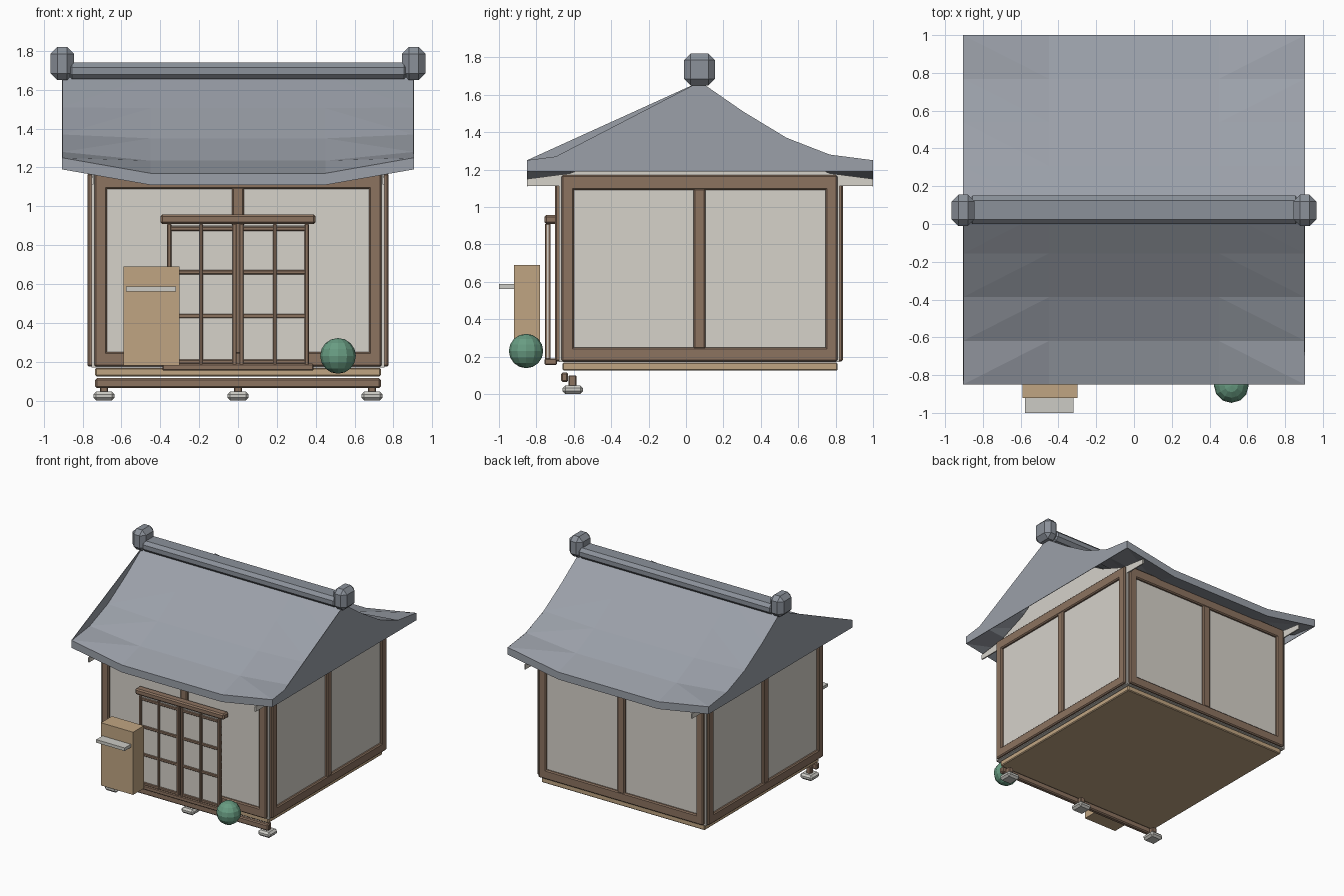
import bpy, bmesh
from mathutils import Matrix

if "Cube" in bpy.data.objects:
    bpy.data.objects.remove(bpy.data.objects["Cube"])


def material(name, *rgb):
    """Flat material from 0-255 display values, stored as linear."""
    col = [((c / 255 + 0.055) / 1.055) ** 2.4 for c in rgb] + [1]
    m = bpy.data.materials.new(name)
    m.use_nodes = True
    m.diffuse_color = col
    m.node_tree.nodes["Principled BSDF"].inputs["Base Color"].default_value = col
    return m


SLATE = material("slate_roof", 155, 160, 169)
RIDGE = material("ridge_tile", 139, 145, 154)
WOOD = material("dark_timber", 140, 115, 96)
TAN = material("light_timber", 192, 165, 130)
PLASTER = material("cream_plaster", 214, 210, 202)
STONE = material("pale_stone", 204, 203, 197)
LEAF = material("bush_green", 104, 156, 130)


def add(name, bm, mat):
    me = bpy.data.meshes.new(name)
    bm.to_mesh(me)
    bm.free()
    me.materials.append(mat)
    ob = bpy.data.objects.new(name, me)
    bpy.context.collection.objects.link(ob)
    return ob


def box(name, x, y, z, mat, bevel=0.0):
    """Box from (min, max) ranges, with optional chamfered edges."""
    bm = bmesh.new()
    bmesh.ops.create_cube(bm, size=1)
    for v in bm.verts:
        v.co = [r[0] if c < 0 else r[1] for c, r in zip(v.co, (x, y, z))]
    ob = add(name, bm, mat)
    if bevel:
        mod = ob.modifiers.new("chamfer", "BEVEL")
        mod.width = bevel
        mod.segments = 1
    return ob


def around(c, half):
    return (c - half, c + half)


# Plaster body and floor slab
box("plaster_walls", (-0.755, 0.755), (-0.68, 0.82), (0.17, 1.16), PLASTER)
box("floor_slab", (-0.735, 0.735), (-0.66, 0.81), (0.125, 0.168), TAN, 0.006)


# Timber frames: two posts, a middle post and two rails on each wall
def wall_frame(name, span, depth, along_x):
    lo, hi = span
    mid = (lo + hi) / 2
    parts = [("post_a", (lo, lo + 0.065), (0.175, 1.17)),
             ("post_b", (hi - 0.065, hi), (0.175, 1.17)),
             ("post_mid", around(mid, 0.032), (0.24, 1.1)),
             ("rail_low", (lo + 0.005, hi - 0.005), (0.175, 0.25)),
             ("rail_top", (lo + 0.005, hi - 0.005), (1.09, 1.17))]
    for part, s, z in parts:
        x, y = (s, depth) if along_x else (depth, s)
        box(f"{name}_{part}", x, y, z, WOOD, 0.008)


wall_frame("front_frame", (-0.74, 0.74), (-0.70, -0.66), True)
wall_frame("back_frame", (-0.74, 0.74), (0.80, 0.84), True)
wall_frame("left_frame", (-0.665, 0.81), (0.735, 0.775), False)
wall_frame("right_frame", (-0.665, 0.81), (-0.775, -0.735), False)

# Front step beam on short posts and stones
box("step_beam", (-0.735, 0.735), (-0.668, -0.63), (0.065, 0.115), WOOD, 0.008)
for label, x in (("right", -0.69), ("middle", 0), ("left", 0.69)):
    box(f"step_post_{label}", around(x, 0.02), (-0.627, -0.585), (0.04, 0.1), WOOD, 0.005)
    box(f"foot_stone_{label}", around(x, 0.055), around(-0.605, 0.055), (0, 0.046), STONE, 0.015)

# Sliding doors: lattice over a pale panel
box("door_lintel", (-0.40, 0.40), (-0.757, -0.69), (0.91, 0.957), WOOD, 0.01)
box("door_sill", (-0.39, 0.39), (-0.757, -0.69), (0.155, 0.19), WOOD, 0.006)
for label, s in (("left", 1), ("right", -1)):
    span = sorted((0.008 * s, 0.365 * s))
    box(f"door_panel_{label}", span, (-0.742, -0.735), (0.175, 0.905), PLASTER)
    for i, (x, half) in enumerate(((0.018, 0.011), (0.19, 0.009), (0.354, 0.011))):
        box(f"door_stile_{label}_{i}", around(x * s, half), (-0.755, -0.724),
            (0.175, 0.91), WOOD, 0.004)
    for i, z in enumerate((0.20, 0.435, 0.66, 0.885)):
        box(f"door_bar_{label}_{i}", span, (-0.752, -0.727), around(z, 0.011), WOOD, 0.004)

# Offering box with ledge, and round bush
box("front_box", (-0.59, -0.30), (-0.92, -0.78), (0.18, 0.69), TAN)
box("box_ledge", (-0.577, -0.32), (-1.0, -0.92), (0.562, 0.587), STONE)
bm = bmesh.new()
bmesh.ops.create_uvsphere(bm, u_segments=12, v_segments=8, radius=0.092,
                          matrix=Matrix.Translation((0.515, -0.855, 0.23)))
add("bush", bm, LEAF)

# Curved roof: heights fall from ridge to eave, corners sweep up
HEIGHTS = (1.67, 1.51, 1.37, 1.28, 1.25)
MID_Y, HALF_Y, HALF_X, THICK = 0.075, 0.925, 0.905, 0.06
profile = []
for i in range(-4, 5):
    t = abs(i) / 4
    profile.append((MID_Y + HALF_Y * i / 4, HEIGHTS[abs(i)], 0.08 * t * t))

bm = bmesh.new()
sheets = []
for drop in (0, THICK):
    sheets.append([[bm.verts.new((x, y, z - drop - (sag if abs(x) < 0.5 else 0)))
                    for y, z, sag in profile]
                   for x in (-HALF_X, -0.45, 0.45, HALF_X)])
top, low = sheets
for a in range(3):
    for b in range(8):
        for sheet in sheets:
            bm.faces.new((sheet[a][b], sheet[a + 1][b], sheet[a + 1][b + 1], sheet[a][b + 1]))
    for b in (0, 8):
        bm.faces.new((top[a][b], top[a + 1][b], low[a + 1][b], low[a][b]))
for a in (0, 3):
    for b in range(8):
        bm.faces.new((top[a][b], top[a][b + 1], low[a][b + 1], low[a][b]))
bmesh.ops.recalc_face_normals(bm, faces=bm.faces)
bmesh.ops.triangulate(bm, faces=bm.faces)
add("curved_roof", bm, SLATE)


def plate(name, x, thick, outline, mat):
    """Upright plate across the house, extruded from a y-z outline."""
    bm = bmesh.new()
    face = bm.faces.new([bm.verts.new((x - thick / 2, y, z)) for y, z in outline])
    new = bmesh.ops.extrude_face_region(bm, geom=[face])["geom"]
    bmesh.ops.translate(bm, vec=(thick, 0, 0),
                        verts=[v for v in new if isinstance(v, bmesh.types.BMVert)])
    bmesh.ops.recalc_face_normals(bm, faces=bm.faces)
    return add(name, bm, mat)


# Closed gable ends: straight along the front, curved along the back
back = [(y, z) for y, z, _ in profile[4:]]
front_y, back_y = profile[0][0], profile[-1][0]
eave = HEIGHTS[-1]
base = [(back_y, eave - THICK), (front_y, eave - THICK)]
plate("gable_left", HALF_X - 0.002, 0.004, back + base, SLATE)
plate("gable_right", -HALF_X + 0.002, 0.004, back + base + [(front_y, eave)], SLATE)

# Plaster boards under the gables
under = [(y, z - 0.1) for y, z, _ in profile]
board = under + [(back_y, 1.112), (front_y, 1.112)]
for label, s in (("left", 1), ("right", -1)):
    plate(f"gable_board_{label}", 0.75 * s, 0.01, board, PLASTER)

# Ridge beam and end blocks
box("ridge_beam", (-0.88, 0.88), (0.0, 0.15), (1.655, 1.74), RIDGE, 0.025)
for label, s in (("left", 1), ("right", -1)):
    box(f"ridge_end_{label}", around(0.905 * s, 0.06), around(0.072, 0.083),
        (1.65, 1.82), RIDGE, 0.035)
